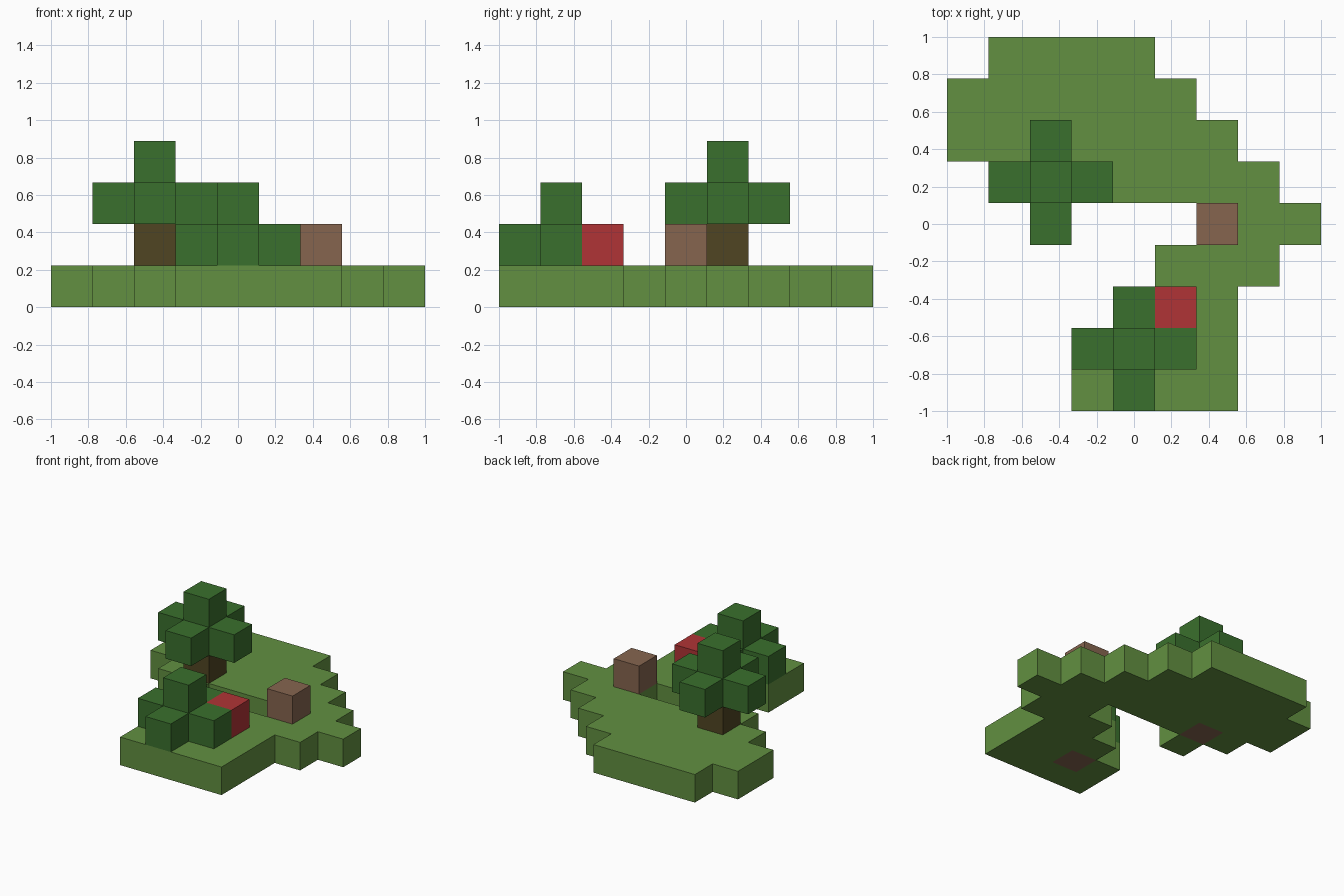
import bpy
import bmesh
from mathutils import Matrix, Vector

cube = bpy.data.objects.get("Cube")
if cube:
    bpy.data.objects.remove(cube, do_unlink=True)

UNIT = 2 / 9  # edge of one block


def material(name, hex_code):
    def linear(c):
        return c / 12.92 if c <= 0.04045 else ((c + 0.055) / 1.055) ** 2.4
    rgb = [linear(int(hex_code[k:k + 2], 16) / 255) for k in (0, 2, 4)]
    mat = bpy.data.materials.new(name)
    mat.use_nodes = True
    mat.diffuse_color = (*rgb, 1)
    bsdf = next(n for n in mat.node_tree.nodes if n.type == 'BSDF_PRINCIPLED')
    bsdf.inputs["Base Color"].default_value = (*rgb, 1)
    bsdf.inputs["Roughness"].default_value = 0.9
    return mat


grass = material("grass_green", "629041")
leaf = material("leaf_green", "3A702D")
earth = material("earth_brown", "86654F")
bark = material("bark_brown", "504522")
red = material("red", "B03436")

DIRECTIONS = [Vector(d) for d in
              ((1, 0, 0), (-1, 0, 0), (0, 1, 0), (0, -1, 0), (0, 0, 1), (0, 0, -1))]


def blocks(name, cells, mats, second=()):
    """Join grid blocks into one shell; blocks listed in second use the second material."""
    filled = set(cells)
    bm = bmesh.new()
    for cell in sorted(filled):
        centre = Vector(cell) + Vector((0.5, 0.5, 0.5))
        for d in DIRECTIONS:
            if tuple(int(v) for v in Vector(cell) + d) in filled:
                continue
            side = Vector((d.y, d.z, d.x))
            up = d.cross(side)
            corners = [centre + (d + side * a + up * b) / 2
                       for a, b in ((-1, -1), (1, -1), (1, 1), (-1, 1))]
            face = bm.faces.new([bm.verts.new(c) for c in corners])
            face.material_index = int(cell in second)
    bmesh.ops.remove_doubles(bm, verts=bm.verts, dist=0.001)
    bm.transform(Matrix.Translation((-1, -1, 0)) @ Matrix.Scale(UNIT, 4))
    mesh = bpy.data.meshes.new(name)
    bm.to_mesh(mesh)
    bm.free()
    for m in mats:
        mesh.materials.append(m)
    obj = bpy.data.objects.new(name, mesh)
    bpy.context.collection.objects.link(obj)


def foliage(name, x, y, z):
    """Cross of leaf blocks with one block on top."""
    cells = [(x, y, z), (x, y, z + 1), (x + 1, y, z), (x - 1, y, z),
             (x, y + 1, z), (x, y - 1, z)]
    blocks(name, cells, [leaf])


# Crescent of ground: (row, first column, last column), with earth under the plants
rows = [(0, 3, 6), (1, 3, 6), (2, 4, 6), (3, 5, 7), (4, 2, 2), (4, 6, 8),
        (5, 1, 7), (6, 0, 6), (7, 0, 5), (8, 1, 4)]
ground = [(x, y, 0) for y, first, last in rows for x in range(first, last + 1)]
blocks("ground", ground, [grass, earth], second={(4, 1, 0), (2, 5, 0)})

# Tree and bush
blocks("tree_trunk", [(2, 5, 1)], [bark])
foliage("tree_leaves", 2, 5, 2)
foliage("bush_leaves", 4, 1, 1)

# Loose blocks on the ground
blocks("red_block", [(5, 2, 1)], [red])
blocks("earth_block", [(6, 4, 1)], [earth])
